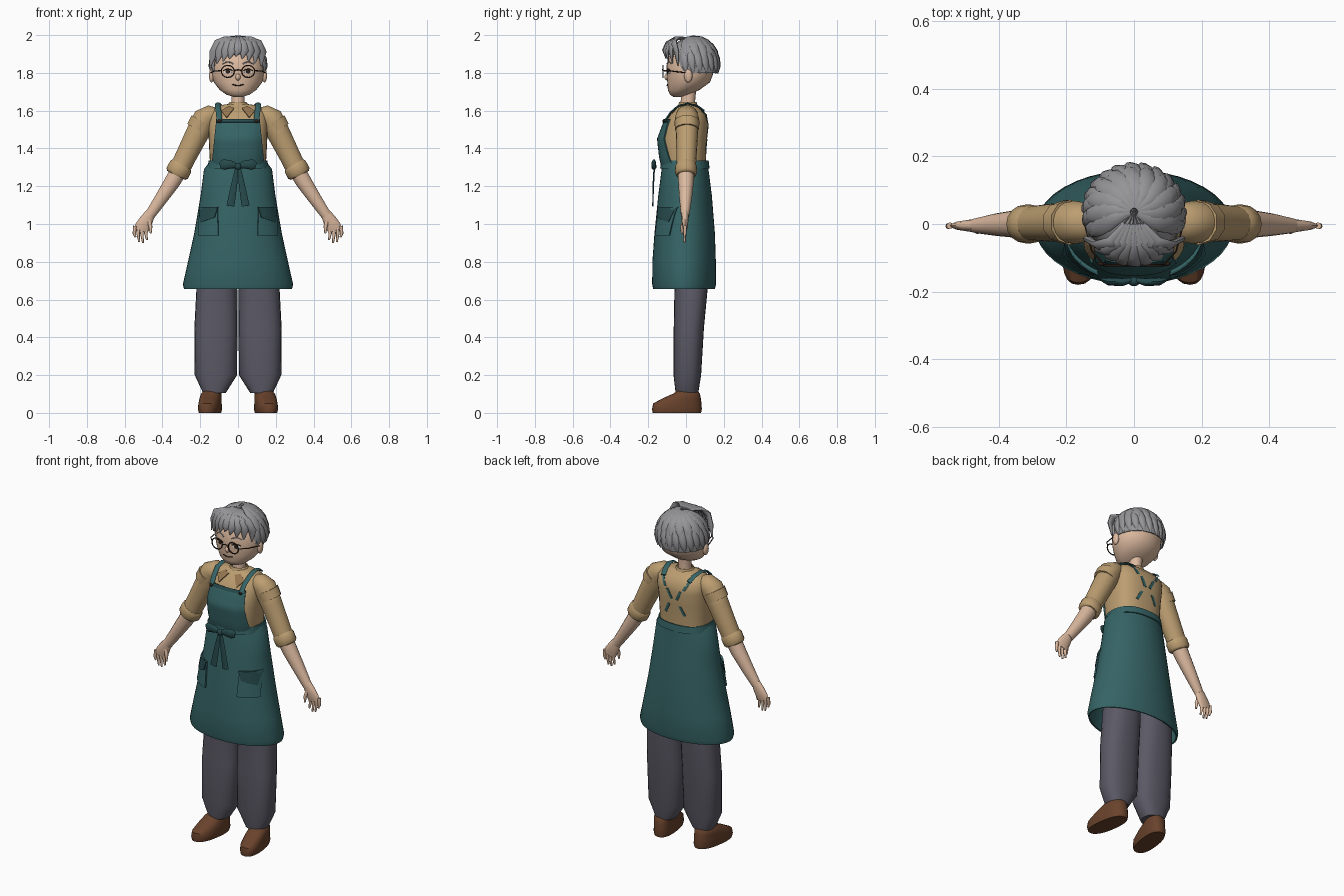
import bpy, bmesh, math
from mathutils import Vector, Matrix

if "Cube" in bpy.data.objects:
    bpy.data.objects.remove(bpy.data.objects["Cube"])

COLOURS = {
    "skin": (0.72, 0.49, 0.35), "grey_hair": (0.30, 0.30, 0.315), "tan_shirt": (0.50, 0.34, 0.165),
    "dark_tan": (0.30, 0.18, 0.08), "teal_apron": (0.036, 0.125, 0.13), "dark_teal": (0.02, 0.068, 0.072),
    "slate_trousers": (0.105, 0.10, 0.13), "brown_shoe": (0.14, 0.055, 0.025),
    "dark_frame": (0.03, 0.015, 0.01), "eye_white": (0.8, 0.75, 0.7)}
MATS = {}
for key, c in COLOURS.items():
    MATS[key] = bpy.data.materials.new(key)
    MATS[key].diffuse_color = (*c, 1)
X, Y, Z = Vector((1, 0, 0)), Vector((0, 1, 0)), Vector((0, 0, 1))


def finish(name, bm, mat, thick=0, angle=40):
    bmesh.ops.remove_doubles(bm, verts=bm.verts, dist=1e-5)
    bmesh.ops.recalc_face_normals(bm, faces=bm.faces)
    if thick:
        bmesh.ops.solidify(bm, geom=bm.faces[:], thickness=thick)
        bmesh.ops.recalc_face_normals(bm, faces=bm.faces)
    me = bpy.data.meshes.new(name)
    bm.to_mesh(me)
    bm.free()
    me.materials.append(MATS[mat])
    for p in me.polygons:
        p.use_smooth = True
    me.set_sharp_from_angle(angle=math.radians(angle))
    ob = bpy.data.objects.new(name, me)
    bpy.context.collection.objects.link(ob)
    return ob


def skin_rings(bm, rings, caps=True):
    vs = [[bm.verts.new(p) for p in r] for r in rings]
    for a, b in zip(vs, vs[1:]):
        for i in range(len(a)):
            j = (i + 1) % len(a)
            bm.faces.new((a[i], a[j], b[j], b[i]))
    if caps:
        bm.faces.new(vs[0])
        bm.faces.new(vs[-1])


def loft(name, rings, mat, n=2.0, seg=28, caps=True, thick=0, s=1, shear=0):
    """Stack of horizontal rounded rings (z, cx, cy, rx, ry)."""
    bm, out = bmesh.new(), []
    for z, cx, cy, rx, ry in rings:
        ring = []
        for i in range(seg):
            a = 2 * math.pi * i / seg
            c, d = math.cos(a), math.sin(a)
            y = cy + ry * math.copysign(abs(d) ** (2 / n), d)
            ring.append((s * (cx - shear * y + rx * math.copysign(abs(c) ** (2 / n), c)), y, z))
        out.append(ring)
    skin_rings(bm, out, caps)
    return finish(name, bm, mat, thick)


def surf_y(rings, x, z, n, side):
    """Depth of a lofted body at a given x and z."""
    rs = sorted(rings)
    z = min(max(z, rs[0][0]), rs[-1][0])
    for a, b in zip(rs, rs[1:]):
        if z <= b[0]:
            t = (z - a[0]) / (b[0] - a[0])
            _, cx, cy, rx, ry = [p + (q - p) * t for p, q in zip(a, b)]
            break
    return cy + side * ry * max(0, 1 - min(1, abs(x - cx) / rx) ** n) ** (1 / n)


def patch(name, q, body, off, mat, side=-1, N=8, thick=0.008):
    """Four-cornered cloth piece (x, z corners) laid on a lofted body."""
    rings, n = body
    bm = bmesh.new()
    q = [Vector(c) for c in q]
    g = []
    for i in range(N + 1):
        a, b = q[0].lerp(q[3], i / N), q[1].lerp(q[2], i / N)
        row = [a.lerp(b, j / N) for j in range(N + 1)]
        g.append([bm.verts.new((p.x, surf_y(rings, p.x, p.y, n, side) + side * off, p.y)) for p in row])
    for i in range(N):
        for j in range(N):
            bm.faces.new((g[i][j], g[i][j + 1], g[i + 1][j + 1], g[i + 1][j]))
    return finish(name, bm, mat, thick)


def disc(name, cx, cz, rx, rz, body, off, mat):
    bm = bmesh.new()
    pts = [(cx + rx * math.cos(k * math.pi / 8), cz + rz * math.sin(k * math.pi / 8)) for k in range(16)]
    bm.faces.new([bm.verts.new((x, surf_y(body[0], x, z, body[1], -1) - off, z)) for x, z in pts])
    return finish(name, bm, mat, 0.002)


def tube(name, pts, radii, mat, ref=Y, seg=12):
    """Tapered tube; radii are (along ref, across)."""
    pts, bm, out = [Vector(p) for p in pts], bmesh.new(), []
    for i, p in enumerate(pts):
        d = (pts[min(i + 1, len(pts) - 1)] - pts[max(i - 1, 0)]).normalized()
        v = d.cross(ref).normalized()
        u = v.cross(d)
        ra, rb = radii[i] if isinstance(radii, list) else (radii, radii)
        out.append([p + u * ra * math.cos(2 * math.pi * k / seg) + v * rb * math.sin(2 * math.pi * k / seg)
                    for k in range(seg)])
    skin_rings(bm, out)
    return finish(name, bm, mat, angle=55)


def ball(name, loc, size, mat):
    bm = bmesh.new()
    bmesh.ops.create_uvsphere(bm, u_segments=14, v_segments=10, radius=1,
                              matrix=Matrix.Translation(loc) @ Matrix.Diagonal((*size, 1)))
    return finish(name, bm, mat)


# Main bodies
TORSO = ([(1.27, 0, -.003, .145, .108), (1.35, 0, -.012, .15, .118), (1.45, 0, -.015, .155, .127),
          (1.53, 0, .003, .158, .115), (1.58, 0, .012, .155, .098), (1.61, 0, .012, .135, .07),
          (1.628, 0, .01, .10, .05), (1.635, 0, .01, .05, .042)], 2.6)
SKIRT = ([(1.33, 0, -.003, .15, .121), (1.29, 0, -.005, .18, .124), (1.15, 0, -.005, .198, .142),
          (.95, 0, -.007, .232, .16), (.8, 0, -.01, .265, .168), (.68, 0, -.01, .292, .169),
          (.655, 0, -.01, .286, .163)], 2.0)
HEAD = ([(1.672, 0, -.045, .022, .02), (1.685, 0, -.035, .062, .05), (1.71, 0, -.012, .097, .084),
         (1.75, 0, .014, .128, .113), (1.79, 0, .02, .14, .122), (1.84, 0, .025, .141, .128),
         (1.90, 0, .03, .13, .116), (1.95, 0, .03, .09, .08), (1.98, 0, .03, .03, .03)], 2.0)
loft("shirt_body", TORSO[0], "tan_shirt", 2.6, 32)
loft("apron_skirt", SKIRT[0], "teal_apron", 2, 40, caps=False, thick=.008)
loft("head", HEAD[0], "skin", 2, 32)
loft("neck", [(1.60, 0, .01, .042, .042), (1.65, 0, .01, .035, .038), (1.72, 0, .015, .036, .04)], "skin", seg=16)
loft("shirt_collar", [(1.62, 0, .01, .062, .054), (1.645, 0, .01, .046, .046)], "tan_shirt", caps=False, thick=.005)
loft("waistband", [(1.295, 0, -.006, .163, .131), (1.335, 0, -.006, .155, .126)], "teal_apron", 2.4,
     32, caps=False, thick=.006)

# Apron bib with hemmed top
patch("apron_bib", [(-.14, 1.31), (.14, 1.31), (.115, 1.555), (-.115, 1.555)], TORSO, .012, "teal_apron", N=12)
patch("bib_hem", [(-.117, 1.54), (.117, 1.54), (.115, 1.557), (-.115, 1.557)], TORSO, .019, "dark_teal")

for s, side in ((-1, "left"), (1, "right")):
    # Trousers and shoes
    loft(side + "_trouser_leg", [(.105, .125, .005, .06, .06), (.2, .117, .007, .112, .073),
         (.45, .117, .015, .114, .08), (.66, .112, .027, .108, .088), (.98, .085, .01, .085, .095)],
         "slate_trousers", 2.4, 24, s=s)
    loft(side + "_shoe", [(0, .142, -.048, .055, .128), (.02, .142, -.048, .06, .132),
         (.05, .142, -.046, .058, .128), (.08, .142, -.02, .056, .098), (.102, .142, .003, .052, .07),
         (.118, .135, .006, .045, .055)], "brown_shoe", 2.4, 24, s=s, shear=.13)
    # Sleeves, cuffs, forearms
    tube(side + "_sleeve", [(s * .11, .005, 1.575), (s * .145, .005, 1.575), (s * .175, .005, 1.56),
         (s * .22, .005, 1.47), (s * .27, .003, 1.37), (s * .322, 0, 1.265)],
         [(.045, .04), (.058, .055), (.064, .064), (.058, .062), (.054, .057), (.05, .054)], "tan_shirt", seg=18)
    tube(side + "_shoulder_seam", [(s * .19, .005, 1.545), (s * .215, .005, 1.50)],
         [(.067, .066), (.063, .065)], "tan_shirt", seg=10)
    tube(side + "_cuff", [(s * .297, 0, 1.315), (s * .303, 0, 1.305), (s * .322, 0, 1.268), (s * .327, 0, 1.258)],
         [(.052, .056), (.057, .063), (.057, .063), (.05, .054)], "tan_shirt", seg=16)
    tube(side + "_forearm", [(s * .315, 0, 1.28), (s * .35, 0, 1.22), (s * .41, -.002, 1.13), (s * .468, -.005, 1.045)],
         [(.043, .046), (.041, .043), (.033, .035), (.022, .028)], "skin", seg=14)
    # Palm, fingers and thumb
    tube(side + "_palm", [(s * .462, -.005, 1.06), (s * .485, -.005, 1.02), (s * .506, -.005, .985),
         (s * .513, -.005, .965)], [(.02, .026), (.018, .036), (.014, .04), (.009, .036)], "skin")
    for k, (x, z) in enumerate([(.482, .915), (.503, .90), (.523, .905), (.543, .93)]):
        tube(f"{side}_finger_{k + 1}", [(s * (x + .002), -.005, .99), (s * (x + .006), -.006, .95), (s * x, -.008, z)],
             [(.010, .010), (.009, .009), (.005, .005)], "skin", seg=8)
    tube(side + "_thumb", [(s * .472, -.01, 1.02), (s * .463, -.02, .985), (s * .462, -.022, .95)],
         [(.012, .012), (.010, .010), (.005, .005)], "skin", seg=8)
    # Shoulder straps, with crossed strap pieces on the back
    tube(side + "_strap", [(s * .098, -.112, 1.545), (s * .102, -.082, 1.59), (s * .108, -.04, 1.625),
         (s * .105, .01, 1.638), (s * .095, .06, 1.625), (s * .085, .095, 1.60)], [(.015, .005)] * 6,
         "teal_apron", ref=X, seg=8)
    ball(side + "_strap_button", (s * .098, -.118, 1.545), (.01, .006, .01), "dark_frame")
    for k, (x, z) in enumerate([(.075, 1.575), (.03, 1.51), (-.05, 1.42)]):
        patch(f"{side}_back_strap_{k + 1}", [(s * (x - .022), z - .026), (s * (x - .006), z - .03),
              (s * (x + .022), z + .026), (s * (x + .006), z + .03)], TORSO, .002, "teal_apron", 1, 3)
    # Collar points
    patch(side + "_collar_point", [(s * .02, 1.615), (s * .06, 1.565), (s * .09, 1.60), (s * .05, 1.625)],
          TORSO, .008, "dark_tan", N=4)
    # Pockets with folded flaps
    patch(side + "_pocket", [(s * .105, .94), (s * .212, .94), (s * .205, 1.09), (s * .11, 1.09)],
          SKIRT, .014, "teal_apron")
    patch(side + "_pocket_flap", [(s * .125, 1.035), (s * .20, 1.01), (s * .207, 1.09), (s * .108, 1.09)],
          SKIRT, .02, "dark_teal", N=4)
    # Bow loops and ribbon tails
    tube(side + "_bow_loop", [(0, -.165, 1.305), (s * .035, -.172, 1.315), (s * .075, -.17, 1.315), (s * .095, -.165, 1.31)],
         [(.01, .006), (.021, .012), (.028, .012), (.018, .005)], "dark_teal", ref=Z)
    tube(side + "_bow_tail", [(s * .006, -.168, 1.30), (s * .02, -.173, 1.21), (s * .04, -.176, 1.095)],
         [(.008, .004), (.016, .004), (.021, .003)], "dark_teal", ref=X, seg=8)
    # Ears, eyes, brows and glasses
    ball(side + "_ear", (s * .14, .012, 1.785), (.014, .022, .036), "skin")
    ex = s * .054
    disc(side + "_eye", ex, 1.807, .022, .013, HEAD, .001, "eye_white")
    disc(side + "_iris", ex, 1.807, .011, .012, HEAD, .003, "dark_frame")

    def on_face(x, z, off=.002):
        return (x, surf_y(HEAD[0], x, z, 2, -1) - off, z)
    tube(side + "_eyelash", [on_face(ex + t * .024, 1.82 - .008 * t * t) for t in (-1, -.5, 0, .5, 1)], .003,
         "dark_frame", ref=Z, seg=6)
    tube(side + "_eyebrow", [on_face(ex + t * .028, 1.858 - .01 * t * t) for t in (-1, -.5, 0, .5, 1)], .003,
         "grey_hair", ref=Z, seg=6)
    tube(side + "_glasses_rim", [(ex + .034 * math.cos(k * math.pi / 12), -.122 + .12 * abs(s * ex - .02) * (k > 99),
         1.808 + .032 * math.sin(k * math.pi / 12)) for k in range(25)], .0035, "dark_frame", ref=Y, seg=6)
    tube(side + "_glasses_arm", [(s * .087, -.122, 1.812), (s * .125, -.08, 1.81), (s * .147, .005, 1.80)], .003,
         "dark_frame", ref=Z, seg=6)

ball("bow_knot", (0, -.17, 1.305), (.018, .014, .018), "dark_teal")
tube("glasses_bridge", [(-.021, -.122, 1.812), (0, -.125, 1.817), (.021, -.122, 1.812)], .003, "dark_frame", ref=Z, seg=6)
ball("nose", (0, -.098, 1.778), (.014, .017, .018), "skin")
tube("mouth", [on_face(t * .03, 1.733 + .007 * t * t) for t in (-1, -.5, 0, .5, 1)], .003, "dark_frame", ref=Z, seg=6)


# Hair cap, with a high hairline over the forehead
def on_hair(a, e, k=1.0):
    return Vector((.148 * k * math.cos(e) * math.cos(a), .036 + .139 * k * math.cos(e) * math.sin(a),
                   1.84 + .15 * k * math.sin(e)))


bm, rows = bmesh.new(), []
for i in range(11):
    row = []
    for j in range(60):
        a = 2 * math.pi * j / 60
        t = min(1, max(0, (-math.sin(a) - .3) / .4))
        low = math.radians(-16 + 38 * t * t * (3 - 2 * t))
        row.append(on_hair(a, 1.55 + (low - 1.55) * i / 10, 1 + .012 * (j % 3 - 1)))
    rows.append(row)
skin_rings(bm, rows, caps=False)
finish("hair_cap", bm, "grey_hair", .006, 25)

# Overlapping locks round the sides and back, in two tiers
for tier, (count, top, low, w) in enumerate([(15, 60, -17, .021), (11, 86, 14, .028)]):
    for i in range(count):
        a = math.radians(-22 + 224 * i / (count - 1))
        es = [math.radians(top + (low - top) * k / 5) for k in range(6)]
        pts = [on_hair(a + .05 * k - .12, e, 1.0 + .02 * tier) for k, e in enumerate(es)]
        tube(f"hair_lock_{tier}_{i}", pts, [(w * f, .009 * min(1, f + .2)) for f in (.3, .7, 1, 1, .8, .1)], "grey_hair",
             ref=Vector((-math.sin(a), math.cos(a), 0)), seg=8)

# Swept fringe
for i in range(9):
    x = -.13 + .26 * i / 8
    pts = [(x * .2, .0, 1.985), (x * .5, -.055, 1.982), (x * .8, -.098 + 2 * x * x, 1.957),
           (x, -.116 + 4 * x * x, 1.92 - abs(x) * .1), (x * 1.04 - .012, -.11 + 4 * x * x, 1.888 - abs(x) * .4)]
    tube(f"fringe_lock_{i}", pts, [(.008, .006), (.02, .011), (.027, .012), (.024, .011), (.003, .003)], "grey_hair",
         ref=Vector((1, 3 * x, 0)).normalized(), seg=8)

for m in bpy.data.materials:
    if m.users and not m.is_grease_pencil:
        m.use_nodes = True
        m.node_tree.nodes["Principled BSDF"].inputs["Base Color"].default_value = m.diffuse_color
